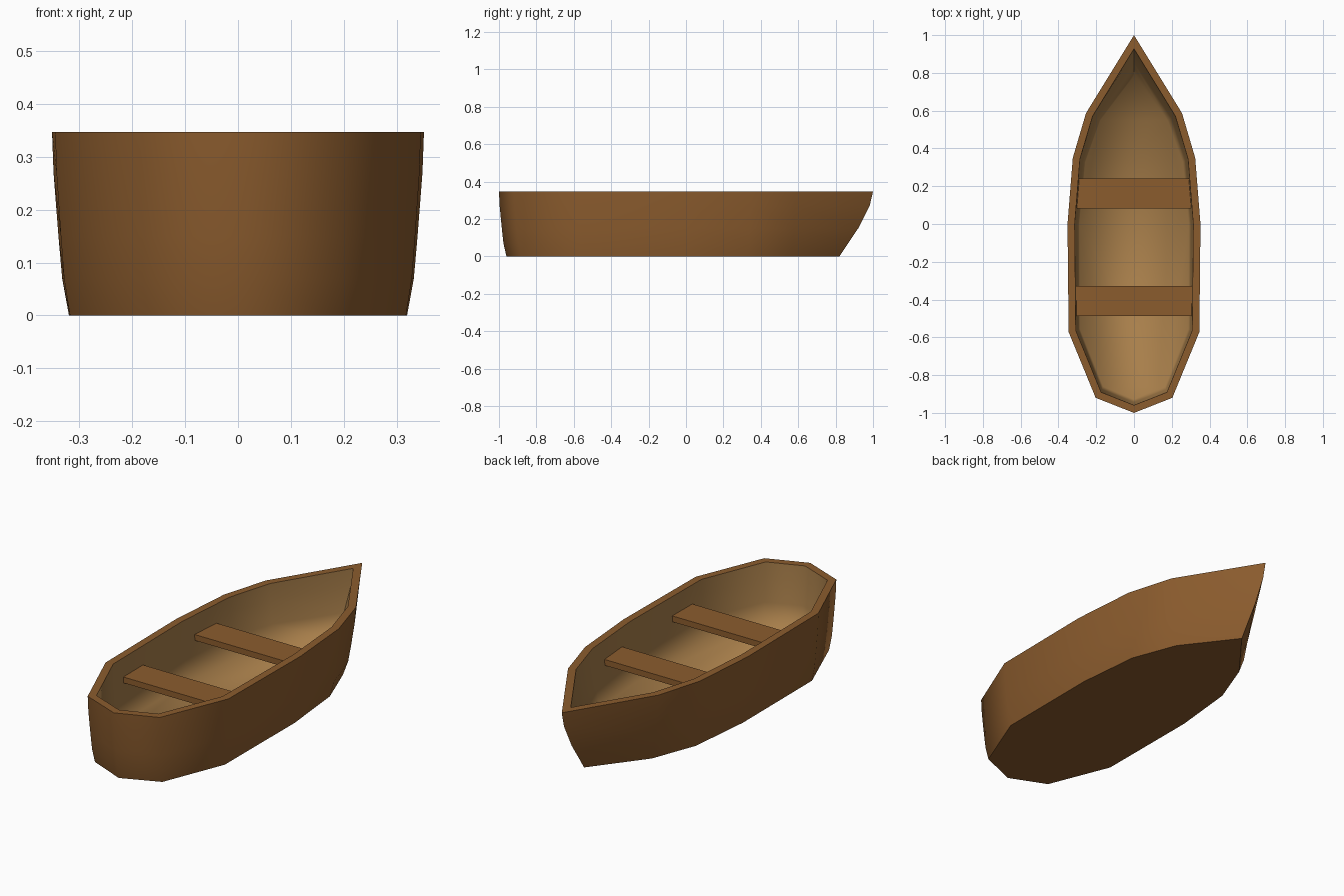
import bpy, bmesh
from mathutils import Vector

if "Cube" in bpy.data.objects:
    bpy.data.objects.remove(bpy.data.objects["Cube"])

WALL = 0.038
# half outlines, bow to stern
TOP = [(0, 1.0), (.254, .587), (.324, .35), (.352, 0), (.346, -.572), (.203, -.92), (0, -1.0)]
BOTTOM = [(0, .82), (.20, .56), (.287, .33), (.32, .0), (.318, -.56), (.19, -.88), (0, -.96)]
# height, blend at the bow, blend along the sides
LEVELS = [(0, 0, 0), (.07, .26, .4), (.15, .56, .62), (.27, .9, .91), (.347, 1, 1)]


def material(name, color):
    m = bpy.data.materials.new(name)
    m.diffuse_color = (*color, 1)
    m.use_nodes = True
    m.node_tree.nodes["Principled BSDF"].inputs["Base Color"].default_value = m.diffuse_color
    return m


wood = material("dark_wood", (.26, .107, .027))
inner_wood = material("light_wood", (.39, .21, .069))


def outline(z):
    """Closed hull outline at height z."""
    for (z0, b0, s0), (z1, b1, s1) in zip(LEVELS, LEVELS[1:]):
        if z <= z1:
            f = (z - z0) / (z1 - z0)
            break
    bow, side = b0 + f * (b1 - b0), s0 + f * (s1 - s0)
    half = []
    for i, (a, b) in enumerate(zip(BOTTOM, TOP)):
        t = bow if i == 0 else side
        half.append(Vector(a).lerp(Vector(b), t))
    return half + [Vector((-p.x, p.y)) for p in half[-2:0:-1]]


def inset(pts, d):
    """Move a clockwise outline inward with mitred corners."""
    out = []
    for i, p in enumerate(pts):
        e0 = (p - pts[i - 1]).normalized()
        e1 = (pts[(i + 1) % len(pts)] - p).normalized()
        n0, n1 = Vector((e0.y, -e0.x)), Vector((e1.y, -e1.x))
        out.append(p + (n0 + n1) * d / (1 + n0.dot(n1)))
    return out


# hull: outer rings up, over the rim, inner rings down to the floor
bm = bmesh.new()
heights = [l[0] for l in LEVELS]
rings = [[bm.verts.new((p.x, p.y, z)) for p in outline(z)] for z in heights]
for z in heights[:0:-1][:-1] + [.04]:
    rings.append([bm.verts.new((p.x, p.y, z)) for p in inset(outline(z), WALL)])
n, rim = len(rings[0]), len(heights) - 1
for k, (a, b) in enumerate(zip(rings, rings[1:])):
    for i in range(n):
        j = (i + 1) % n
        f = bm.faces.new((a[i], a[j], b[j], b[i]))
        f.material_index = int(k > rim)
bm.faces.new(rings[0])
bm.faces.new(rings[-1]).material_index = 1
bmesh.ops.recalc_face_normals(bm, faces=bm.faces)
for f in bm.faces:
    f.smooth = True
# hard edges: keel outline, both rim edges, and the bow
for r in (rings[0], rings[rim], rings[rim + 1]):
    for i in range(n):
        bm.edges.get((r[i], r[(i + 1) % n])).smooth = False
for a, b in zip(rings, rings[1:]):
    bm.edges.get((a[0], b[0])).smooth = False
mesh = bpy.data.meshes.new("hull")
bm.to_mesh(mesh)
bm.free()
mesh.materials.append(wood)
mesh.materials.append(inner_wood)
hull = bpy.data.objects.new("hull", mesh)
bpy.context.collection.objects.link(hull)

# bench seats spanning the hull
for name, y, half in (("front_seat", -.407, .308), ("rear_seat", .162, .302)):
    bpy.ops.mesh.primitive_cube_add(size=1, location=(0, y, .237))
    seat = bpy.context.object
    seat.name = name
    seat.scale = (half * 2, .16, .03)
    seat.data.materials.append(wood)
